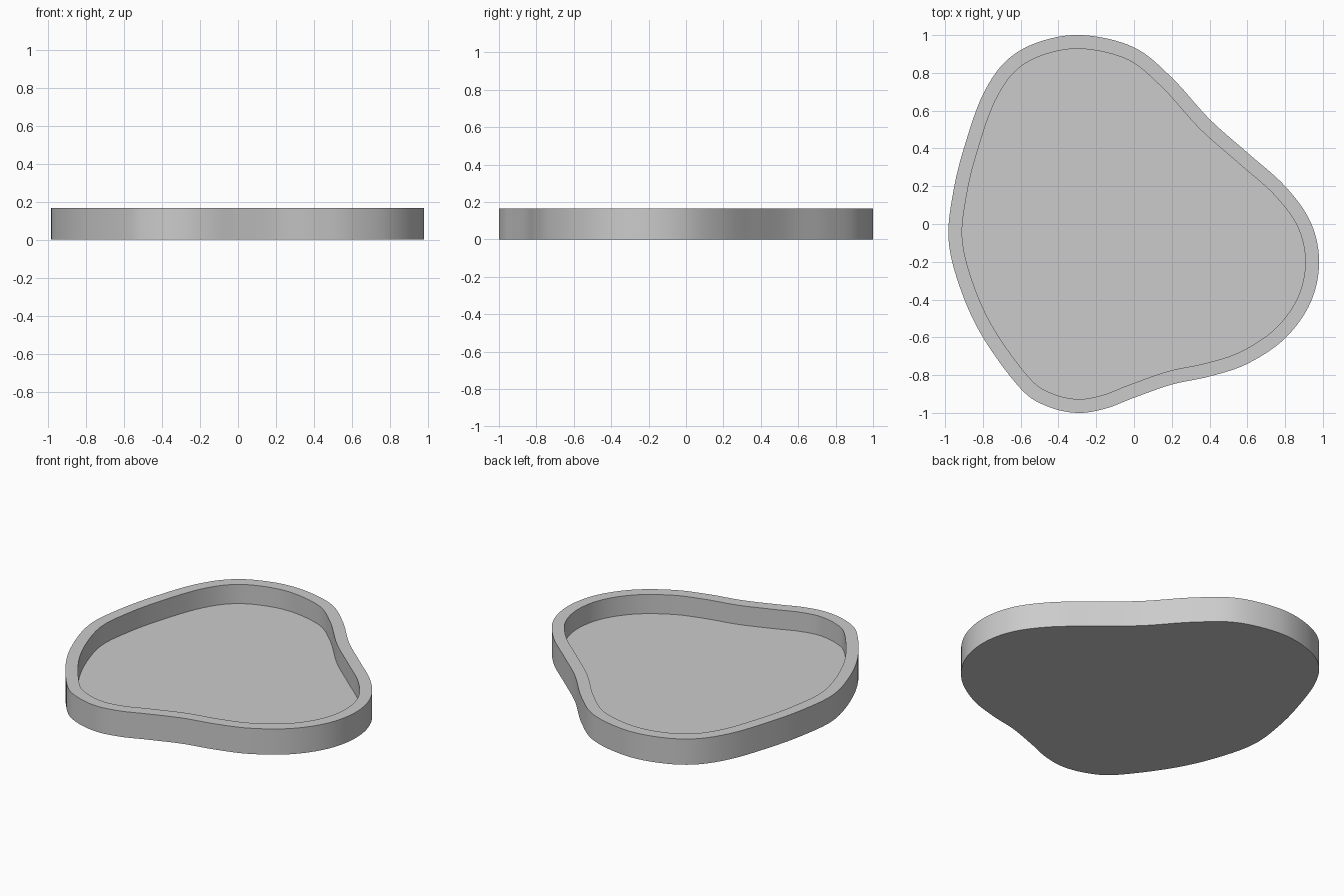
import bpy, bmesh, math
from mathutils import Vector

cube = bpy.data.objects.get("Cube")
if cube:
    bpy.data.objects.remove(cube, do_unlink=True)

HEIGHT, FLOOR, RIM, STEPS = 0.165, 0.042, 0.073, 8

# Outline of the tray, clockwise from the back
outline = [Vector(p) for p in (
    (-.27, 1), (0, .935), (.2, .775), (.4, .555), (.6, .378), (.8, .2),
    (.935, .01), (.98, -.2), (.935, -.415), (.8, -.605), (.6, -.74),
    (.4, -.807), (.2, -.85), (0, -.92), (-.15, -.977), (-.3, -1),
    (-.46, -.965), (-.6, -.872), (-.8, -.6), (-.92, -.34), (-.982, -.08),
    (-.955, .18), (-.895, .42), (-.8, .685), (-.675, .865), (-.5, .965))]


def smooth_loop(pts, steps):
    """Closed Catmull-Rom curve through the points."""
    out, n = [], len(pts)
    for i in range(n):
        a, b, c, d = (pts[(i + k) % n] for k in (-1, 0, 1, 2))
        for s in range(steps):
            t = s / steps
            out.append(b + (c - a) * t / 2 + (a - b * 2.5 + c * 2 - d / 2) * t**2
                       + (b * 1.5 - c * 1.5 + d / 2 - a / 2) * t**3)
    return out


def inset_loop(pts, dist):
    """Move a clockwise loop inward along its normals."""
    out = []
    for i, p in enumerate(pts):
        t = (pts[(i + 1) % len(pts)] - pts[i - 1]).normalized()
        out.append(p + Vector((t.y, -t.x)) * dist)
    return out


outer = smooth_loop(outline, STEPS)
inner = inset_loop(outer, RIM)

# Tray: underside, outer wall, rim, inner wall and floor
bm = bmesh.new()
rings = [[bm.verts.new((p.x, p.y, z)) for p in loop]
         for loop, z in ((outer, 0), (outer, HEIGHT), (inner, HEIGHT), (inner, FLOOR))]
for low, high in zip(rings, rings[1:]):
    for i in range(len(low)):
        bm.faces.new((low[i - 1], low[i], high[i], high[i - 1]))
bm.faces.new(rings[0])
bm.faces.new(rings[-1])
bmesh.ops.recalc_face_normals(bm, faces=bm.faces)
mesh = bpy.data.meshes.new("tray")
bm.to_mesh(mesh)
bm.free()

tray = bpy.data.objects.new("tray", mesh)
bpy.context.collection.objects.link(tray)

grey = bpy.data.materials.new("light grey")
grey.use_nodes = True
colour = (0.6, 0.6, 0.6, 1)
grey.diffuse_color = colour
grey.node_tree.nodes["Principled BSDF"].inputs["Base Color"].default_value = colour
mesh.materials.append(grey)

bpy.context.view_layer.objects.active = tray
tray.select_set(True)
bpy.ops.object.shade_smooth_by_angle(angle=math.radians(35))
